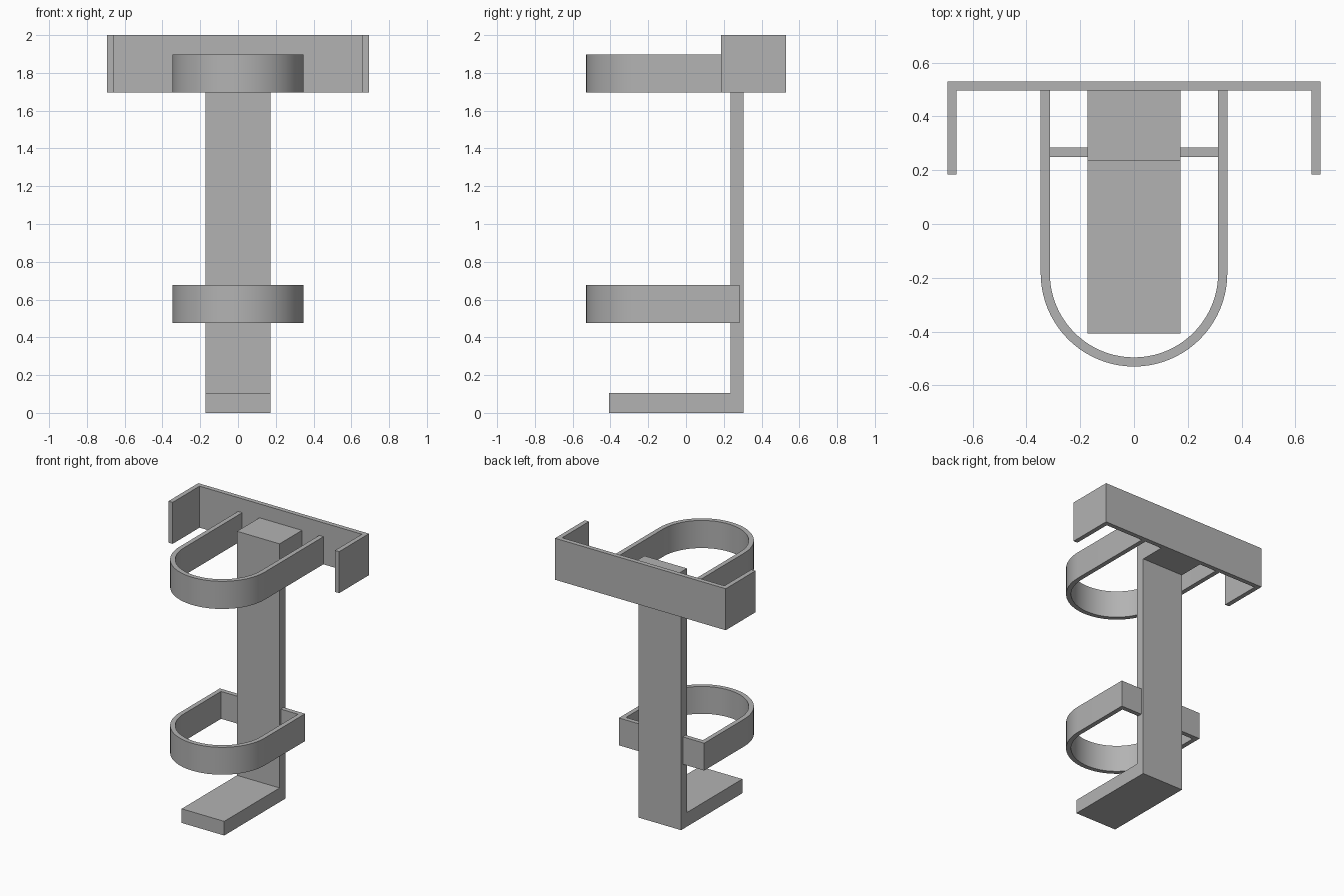
import bpy
import bmesh
from math import cos, sin, pi, radians
from mathutils import Vector

cube = bpy.data.objects.get("Cube")
if cube:
    bpy.data.objects.remove(cube, do_unlink=True)

# Single grey material
grey = bpy.data.materials.new("matte_grey")
grey.use_nodes = True
colour = (0.45, 0.45, 0.45, 1)
grey.diffuse_color = colour
grey.node_tree.nodes["Principled BSDF"].inputs["Base Color"].default_value = colour


def extrude_outline(name, points, offset, smooth=False):
    """Fill a closed outline and extrude it into a solid."""
    bm = bmesh.new()
    face = bm.faces.new([bm.verts.new(p) for p in points])
    result = bmesh.ops.extrude_face_region(bm, geom=[face], use_keep_orig=True)
    verts = [g for g in result["geom"] if isinstance(g, bmesh.types.BMVert)]
    bmesh.ops.translate(bm, verts=verts, vec=Vector(offset))
    bmesh.ops.recalc_face_normals(bm, faces=bm.faces)
    mesh = bpy.data.meshes.new(name)
    bm.to_mesh(mesh)
    bm.free()
    mesh.materials.append(grey)
    obj = bpy.data.objects.new(name, mesh)
    bpy.context.collection.objects.link(obj)
    if smooth:
        bpy.ops.object.select_all(action="DESELECT")
        obj.select_set(True)
        bpy.context.view_layer.objects.active = obj
        bpy.ops.object.shade_smooth_by_angle(angle=radians(30))
    return obj


WALL = 0.034          # sheet thickness
RING_R = 0.347        # outer radius of the hoops
ARC_Y = -0.183        # centre of the hoop arcs
HALF_W = 0.173        # half width of the column
SEGMENTS = 40


def arc(radius):
    """Front half circle running from +x round to -x."""
    return [(radius * cos(pi * i / SEGMENTS), ARC_Y - radius * sin(pi * i / SEGMENTS))
            for i in range(SEGMENTS + 1)]


def hoop(name, back_y, z0, z1, tabs=False):
    """U-shaped band, optionally with tabs turned in at the back."""
    inner_r = RING_R - WALL
    if tabs:
        tab_y = back_y - WALL
        outer = [(HALF_W, back_y), (RING_R, back_y)] + arc(RING_R) \
            + [(-RING_R, back_y), (-HALF_W, back_y)]
        inner = [(HALF_W, tab_y), (inner_r, tab_y)] + arc(inner_r) \
            + [(-inner_r, tab_y), (-HALF_W, tab_y)]
    else:
        outer = [(RING_R, back_y)] + arc(RING_R) + [(-RING_R, back_y)]
        inner = [(inner_r, back_y)] + arc(inner_r) + [(-inner_r, back_y)]
    outline = [(x, y, z0) for x, y in outer + inner[::-1]]
    return extrude_outline(name, outline, (0, 0, z1 - z0), smooth=True)


# Hoops
hoop("upper_hoop", 0.497, 1.695, 1.898)
hoop("lower_hoop", 0.284, 0.477, 0.678, tabs=True)

# Back plate with side flanges folded forward
half, back, front = 0.694, 0.53, 0.184
plate = [(-half, front), (-half, back), (half, back), (half, front),
         (half - WALL, front), (half - WALL, back - WALL),
         (WALL - half, back - WALL), (WALL - half, front)]
extrude_outline("back_bracket", [(x, y, 1.695) for x, y in plate], (0, 0, 0.305))

# Column with foot and top mounting block, as one side profile
side = [(-0.407, 0), (0.304, 0), (0.304, 1.695), (0.497, 1.695),
        (0.497, 1.898), (0.236, 1.898), (0.236, 0.104), (-0.407, 0.104)]
extrude_outline("column_and_foot", [(-HALF_W, y, z) for y, z in side],
                (2 * HALF_W, 0, 0))
